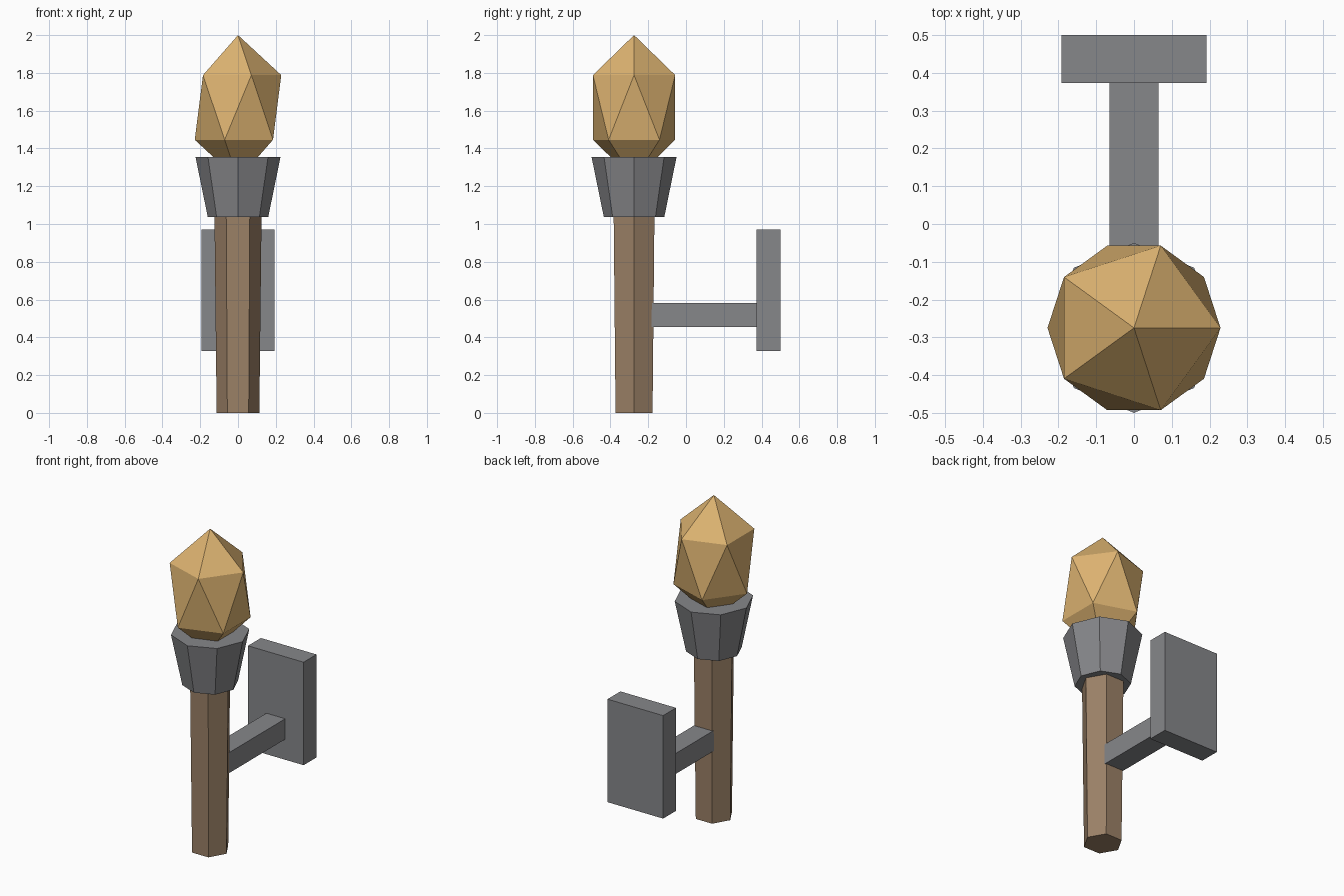
import bpy
import math

if "Cube" in bpy.data.objects:
    bpy.data.objects.remove(bpy.data.objects["Cube"])


def material(name, rgb):
    m = bpy.data.materials.new(name)
    m.diffuse_color = (*rgb, 1)
    m.use_nodes = True
    m.node_tree.nodes["Principled BSDF"].inputs["Base Color"].default_value = m.diffuse_color
    return m


METAL = material("grey metal", (0.24, 0.242, 0.255))
WOOD = material("brown wood", (0.33, 0.22, 0.135))
FLAME = material("golden flame", (0.72, 0.45, 0.165))

TORCH_Y = -0.275


def finish(name, mat):
    ob = bpy.context.object
    ob.name = name
    ob.data.materials.append(mat)
    return ob


def taper(name, mat, sides, r_low, r_high, z_low, z_high):
    """Tapered prism on the torch axis with a corner on the +x axis."""
    bpy.ops.mesh.primitive_cone_add(
        vertices=sides, radius1=r_low, radius2=r_high, depth=z_high - z_low,
        location=(0, TORCH_Y, (z_low + z_high) / 2), rotation=(0, 0, math.pi / 2))
    return finish(name, mat)


def box(name, mat, half_x, y0, y1, z0, z1):
    bpy.ops.mesh.primitive_cube_add(size=1, location=(0, (y0 + y1) / 2, (z0 + z1) / 2))
    bpy.context.object.scale = (2 * half_x, y1 - y0, z1 - z0)
    return finish(name, mat)


# Wooden shaft, slightly wider at the top
taper("shaft", WOOD, 6, 0.113, 0.125, 0, 1.08)

# Flared eight-sided metal cup
taper("cup", METAL, 8, 0.16, 0.225, 1.037, 1.355)

# Faceted flame, stretched upward
bpy.ops.mesh.primitive_ico_sphere_add(subdivisions=1, radius=1, location=(0, TORCH_Y, 1.617))
bpy.context.object.scale = (0.256, 0.256, 0.383)
finish("flame", FLAME)

# Wall bracket
box("bracket_arm", METAL, 0.065, -0.2, 0.375, 0.455, 0.583)
box("wall_plate", METAL, 0.192, 0.373, 0.5, 0.327, 0.97)
